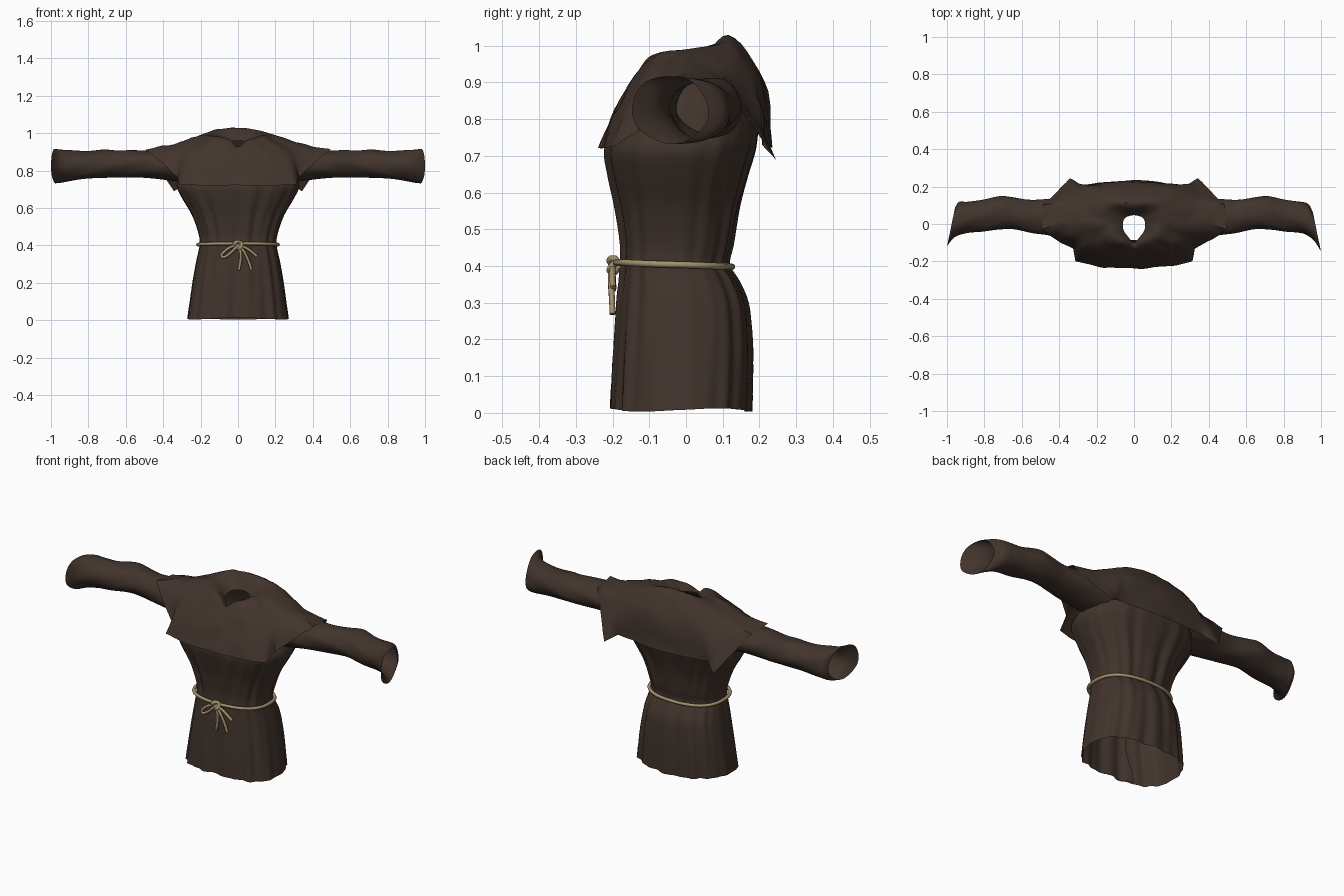
import bpy
import math
from mathutils import Vector, noise

if "Cube" in bpy.data.objects:
    bpy.data.objects.remove(bpy.data.objects["Cube"])


def material(name, rgb):
    m = bpy.data.materials.new(name)
    m.diffuse_color = (*rgb, 1)
    m.use_nodes = True
    m.node_tree.nodes["Principled BSDF"].inputs["Base Color"].default_value = m.diffuse_color
    return m


CLOTH = material("dark brown cloth", (0.053, 0.034, 0.025))
ROPE = material("tan rope", (0.37, 0.28, 0.15))


def smooth_path(rows, steps):
    """Catmull-Rom through tuples of numbers."""
    rows = [Vector(r) for r in rows]
    out = []
    for i in range(len(rows) - 1):
        p0, p1, p2 = rows[max(i - 1, 0)], rows[i], rows[i + 1]
        p3 = rows[min(i + 2, len(rows) - 1)]
        for s in range(steps):
            t = s / steps
            out.append(0.5 * (2 * p1 + (p2 - p0) * t + (2 * p0 - 5 * p1 + 4 * p2 - p3) * t * t
                              + (3 * p1 - p0 - 3 * p2 + p3) * t ** 3))
    return out + [rows[-1]]


def straight_path(rows, steps):
    """Straight runs between points, keeping the corners sharp."""
    rows = [Vector(r) for r in rows]
    return [a.lerp(b, s / steps) for a, b in zip(rows, rows[1:]) for s in range(steps)] + [rows[-1]]


def sheet(name, grid, closed):
    """Skin a grid of points, optionally joining each row into a ring."""
    n = len(grid[0])
    faces = []
    for r in range(len(grid) - 1):
        for c in range(n if closed else n - 1):
            d = (c + 1) % n
            faces.append((r * n + c, r * n + d, (r + 1) * n + d, (r + 1) * n + c))
    me = bpy.data.meshes.new(name)
    me.from_pydata([tuple(p) for row in grid for p in row], [], faces)
    me.materials.append(CLOTH)
    ob = bpy.data.objects.new(name, me)
    bpy.context.collection.objects.link(ob)
    bpy.context.view_layer.objects.active = ob
    ob.select_set(True)
    bpy.ops.object.shade_smooth_by_angle(angle=math.radians(40))
    ob.select_set(False)
    return ob


def rope(name, pts, radius, closed=False):
    cu = bpy.data.curves.new(name, 'CURVE')
    cu.dimensions = '3D'
    cu.bevel_depth = radius
    cu.bevel_resolution = 2
    cu.use_fill_caps = True
    sp = cu.splines.new('POLY')
    sp.points.add(len(pts) - 1)
    for p, q in zip(sp.points, pts):
        p.co = (*q, 1)
    sp.use_cyclic_u = closed
    sp.use_smooth = True
    cu.materials.append(ROPE)
    ob = bpy.data.objects.new(name, cu)
    bpy.context.collection.objects.link(ob)


# Tunic body: height, half width, front y, back y, fold depth
BODY = [(0.008, 0.270, -0.202, 0.172, 0.009), (0.10, 0.257, -0.199, 0.175, 0.008),
        (0.20, 0.243, -0.194, 0.175, 0.007), (0.30, 0.226, -0.187, 0.165, 0.006),
        (0.36, 0.213, -0.18, 0.14, 0.006), (0.405, 0.205, -0.176, 0.115, 0.006),
        (0.46, 0.210, -0.175, 0.125, 0.007), (0.56, 0.245, -0.19, 0.142, 0.008),
        (0.65, 0.298, -0.212, 0.168, 0.006), (0.72, 0.328, -0.222, 0.19, 0.004),
        (0.79, 0.30, -0.19, 0.195, 0.002), (0.86, 0.27, -0.145, 0.175, 0.001),
        (0.92, 0.22, -0.09, 0.15, 0)]
COLS = 136
LAP = 0.4
body = []
for z, hw, yf, yb, fold in smooth_path(BODY, 4):
    row = []
    # the front opening wanders down the skirt
    seam = 0.12 * math.sin(z * 15 - 2) * max(0, 1 - z / 0.5)
    for c in range(COLS + 1):
        u = c / COLS
        # the sheet runs past a full turn; its start tucks in behind its end
        turn = u * (math.tau + LAP)
        a = -math.pi / 2 - LAP + seam + turn
        ca, sa = math.cos(a), math.sin(a)
        # folds gather at the front and back and fade at the sides
        f = fold * (0.25 + 0.75 * abs(sa)) * (0.6 * math.sin(13 * a + 2 * z) + 0.5 * math.sin(21 * a - 3 * z + 1))
        f -= 0.014 * max(0, 1 - turn / (LAP * 1.4))
        x = (hw + f) * math.copysign(abs(ca) ** 0.85, ca)
        y = (yf + yb) / 2 + ((yb - yf) / 2 + f) * math.copysign(abs(sa) ** 0.8, sa)
        dz = 0.005 * math.sin(3 * a) * max(0, 1 - z / 0.1)
        row.append((x, y, z + dz))
    body.append(row)
sheet("tunic_body", body, False)

# Sleeves: x, centre y, centre z, radius y, radius z, slant of the ring
SLEEVE = [(0.26, 0.035, 0.835, 0.125, 0.093, 0), (0.34, 0.035, 0.835, 0.113, 0.088, 0),
          (0.44, 0.035, 0.833, 0.096, 0.078, 0), (0.54, 0.04, 0.835, 0.088, 0.073, 0),
          (0.64, 0.058, 0.836, 0.088, 0.07, 0), (0.71, 0.06, 0.838, 0.09, 0.074, 0),
          (0.80, 0.045, 0.83, 0.083, 0.076, 0), (0.89, 0.037, 0.827, 0.082, 0.083, 0.003),
          (0.945, 0.018, 0.825, 0.095, 0.087, 0.012), (0.978, -0.03, 0.826, 0.107, 0.09, 0.022)]
for side, label in ((1, "right"), (-1, "left")):
    rings = []
    for x, cy, cz, ry, rz, slant in smooth_path(SLEEVE, 4):
        cy -= side * 0.2 * max(0, x - 0.91)
        ring = []
        for c in range(40):
            a = side * c * math.tau / 40
            w = 1 + 0.035 * math.sin(2 * a + x * 17) + 0.02 * math.sin(5 * a - x * 23)
            ring.append((side * (x - slant * math.cos(a)), cy + ry * w * math.cos(a),
                         cz + rz * w * math.sin(a)))
        rings.append(ring)
    sheet(label + "_sleeve", rings, True)

# Shoulder cape: spokes from sunken neck edge over the ridge to the hem, front centre to back centre
CAPE = [((0, -0.1, 0.925), (0, -0.135, 0.915), (0, -0.195, 0.82), (0, -0.238, 0.722)),
        ((0.03, -0.07, 0.935), (0.06, -0.105, 0.962), (0.14, -0.185, 0.835), (0.16, -0.232, 0.72)),
        ((0.055, -0.035, 0.945), (0.12, -0.075, 0.978), (0.25, -0.15, 0.86), (0.313, -0.2, 0.725)),
        ((0.06, 0, 0.95), (0.15, -0.025, 0.985), (0.29, -0.10, 0.89), (0.325, -0.13, 0.765)),
        ((0.058, 0.01, 0.952), (0.16, 0, 0.99), (0.33, -0.045, 0.925), (0.415, -0.087, 0.85)),
        ((0.055, 0.02, 0.953), (0.16, 0.03, 0.995), (0.34, 0.02, 0.943), (0.495, -0.03, 0.916)),
        ((0.045, 0.035, 0.955), (0.15, 0.085, 1.005), (0.33, 0.105, 0.928), (0.485, 0.105, 0.90)),
        ((0.025, 0.043, 0.957), (0.11, 0.115, 1.02), (0.29, 0.165, 0.89), (0.342, 0.243, 0.69)),
        ((0.012, 0.046, 0.957), (0.06, 0.115, 1.026), (0.19, 0.198, 0.905), (0.28, 0.208, 0.73)),
        ((0, 0.047, 0.957), (0, 0.115, 1.03), (0, 0.213, 0.905), (0, 0.237, 0.722))]
# mirror the spokes to the other side and close the loop
loop = CAPE + [tuple((-x, y, z) for x, y, z in s) for s in CAPE[-2:0:-1]]
count = len(loop)
levels = []
for k in range(4):
    pts = [loop[i % count][k] for i in range(-2, count + 3)]
    path = straight_path if k == 3 else smooth_path
    levels.append(path(pts, 6)[12:12 + count * 6])
spokes = [smooth_path([lv[i] for lv in levels], 6) for i in range(count * 6)]
cape = []
for r in range(len(spokes[0])):
    row = []
    for spoke in spokes:
        p = spoke[r]
        amount = 0.008 * min(1, r / 6)
        row.append(p + Vector((0, p.y, p.z - 0.75)).normalized() * amount * noise.noise(p * 16))
    cape.append(row)
sheet("shoulder_cape", cape, True)

# Rope belt with a knot, one drooping bow loop and loose tails
belt = []
for c in range(64):
    a = c * math.tau / 64
    ca, sa = math.cos(a), math.sin(a)
    belt.append((0.215 * math.copysign(abs(ca) ** 0.85, ca),
                 -0.033 + 0.158 * math.copysign(abs(sa) ** 0.8, sa), 0.404 - 0.006 * sa))
rope("belt", belt, 0.009, True)
knot = [(0.02 * math.cos(c * math.tau / 20), -0.199 + 0.008 * math.sin(c * math.tau / 10),
         0.402 + 0.018 * math.sin(c * math.tau / 20)) for c in range(20)]
rope("knot", knot, 0.01, True)
TIES = {"bow_loop": [(0, -0.2, 0.405), (-0.05, -0.2, 0.385), (-0.088, -0.198, 0.35),
                     (-0.075, -0.198, 0.337), (-0.04, -0.2, 0.36), (0, -0.202, 0.4)],
        "tail_short": [(0, -0.2, 0.402), (0.045, -0.2, 0.385), (0.08, -0.2, 0.36), (0.1, -0.198, 0.342)],
        "tail_left": [(0, -0.202, 0.4), (0.014, -0.205, 0.36), (0.012, -0.202, 0.31), (0.003, -0.2, 0.268)],
        "tail_right": [(0, -0.202, 0.4), (0.03, -0.205, 0.37), (0.055, -0.202, 0.32), (0.072, -0.2, 0.27)]}
for name, pts in TIES.items():
    rope(name, smooth_path(pts, 5), 0.008)
